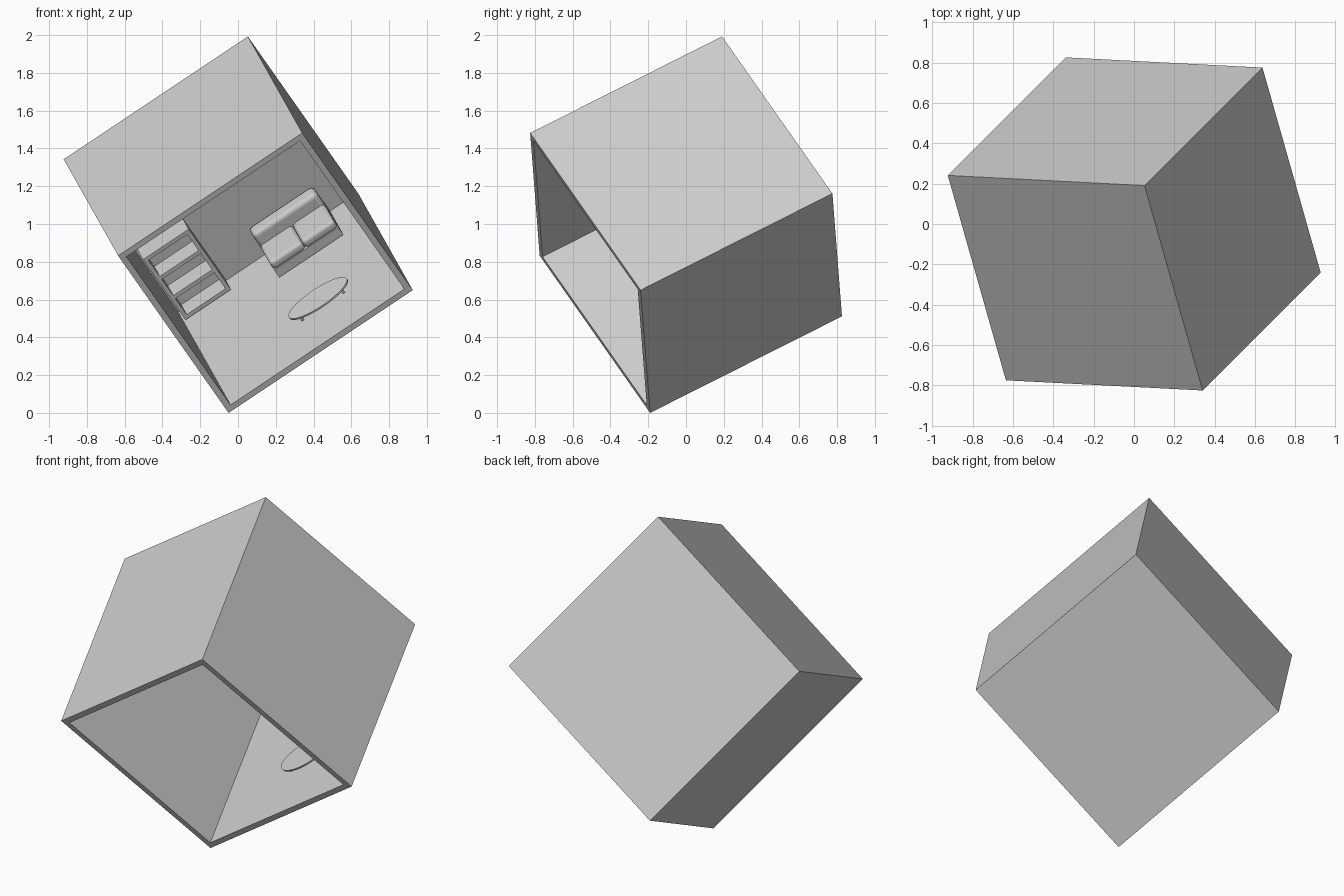
import bpy, bmesh, math
from mathutils import Matrix, Vector

if "Cube" in bpy.data.objects:
    bpy.data.objects.remove(bpy.data.objects["Cube"])

# Room frame: x right, y back, z up, origin at the lower front left corner,
# then the whole room is tipped onto that corner
S, T = 1.173, 0.047
right = Vector((0.831, -0.043, 0.554)).normalized()
back = Vector((-0.247, 0.866, 0.435))
back = (back - right * back.dot(right)).normalized()
up = right.cross(back)
rot = Matrix((right, back, up)).transposed().to_4x4()
TILT = Matrix.Translation((-0.05, -0.19, 0.0)) @ rot


def finish(name, bm, bevel=0.0, smooth=False):
    bmesh.ops.recalc_face_normals(bm, faces=bm.faces)
    me = bpy.data.meshes.new(name)
    bm.to_mesh(me)
    bm.free()
    ob = bpy.data.objects.new(name, me)
    bpy.context.collection.objects.link(ob)
    ob.matrix_world = TILT
    if bevel:
        mod = ob.modifiers.new("round", 'BEVEL')
        mod.width, mod.segments = bevel, 5
    if smooth:
        bpy.ops.object.select_all(action='DESELECT')
        ob.select_set(True)
        bpy.context.view_layer.objects.active = ob
        bpy.ops.object.shade_smooth_by_angle(angle=math.radians(35))
    return ob


def add_box(bm, lo, hi):
    lo, hi = Vector(lo), Vector(hi)
    m = Matrix.Translation((lo + hi) / 2) @ Matrix.Diagonal((*(hi - lo), 1))
    return bmesh.ops.create_cube(bm, size=1, matrix=m)


def box(name, lo, hi, bevel=0.0):
    bm = bmesh.new()
    add_box(bm, lo, hi)
    return finish(name, bm, bevel, bevel > 0)


def disc(name, centre, rx, ry, height, sides):
    bm = bmesh.new()
    m = Matrix.Translation(centre) @ Matrix.Diagonal((rx, ry, height, 1))
    bmesh.ops.create_cone(bm, cap_ends=True, segments=sides,
                          radius1=1, radius2=1, depth=1, matrix=m)
    return finish(name, bm, smooth=True)


# Room shell: cube hollowed through its front face
bm = bmesh.new()
add_box(bm, (0, 0, 0), (S, S, S))
bm.normal_update()
front = min(bm.faces, key=lambda f: f.calc_center_median().y)
bmesh.ops.inset_region(bm, faces=[front], thickness=T)
hole = bmesh.ops.extrude_discrete_faces(bm, faces=[front])['faces'][0]
bmesh.ops.translate(bm, verts=hole.verts, vec=(0, S - T, 0))
finish("room_shell", bm)

# Bookcase in the back left corner: sides, back and four boards
x0, x1, y0, y1, h, b = T, 0.338, 0.993, S - T, 0.45, 0.022
box("bookcase_back", (x0 + b, y1 - 0.012, T), (x1 - b, y1, T + h))
for side, x in (("left", x0), ("right", x1 - b)):
    box("bookcase_side_" + side, (x, y0, T), (x + b, y1, T + h))
for i in range(4):
    z = T + i * (h - b) / 3
    box(f"bookcase_shelf_{i + 1}", (x0 + b, y0, z), (x1 - b, y1 - 0.012, z + b))

# Sofa against the back wall: base, backrest, two seat cushions
sx0, sx1, sy = 0.592, 1.001, 0.817
mid = (sx0 + sx1) / 2
box("sofa_base", (sx0, sy, T), (sx1, 1.115, T + 0.055))
box("sofa_backrest", (sx0, 1.025, T), (sx1, 1.12, T + 0.185), 0.025)
for name, a, c in (("left", sx0, mid), ("right", mid, sx1)):
    box("sofa_cushion_" + name, (a, sy, T + 0.05), (c, 1.04, T + 0.105), 0.02)

# Low oval table with four short legs
tx, ty, top = 0.721, 0.335, 0.09
disc("table_top", (tx, ty, top - 0.005), 0.185, 0.095, 0.01, 48)
for i, sx in enumerate((-1, 1)):
    for j, s in enumerate((-1, 1)):
        disc(f"table_leg_{2 * i + j + 1}",
             (tx + sx * 0.13, ty + s * 0.033, (T + top - 0.008) / 2),
             0.008, 0.008, top - 0.008 - T, 12)
